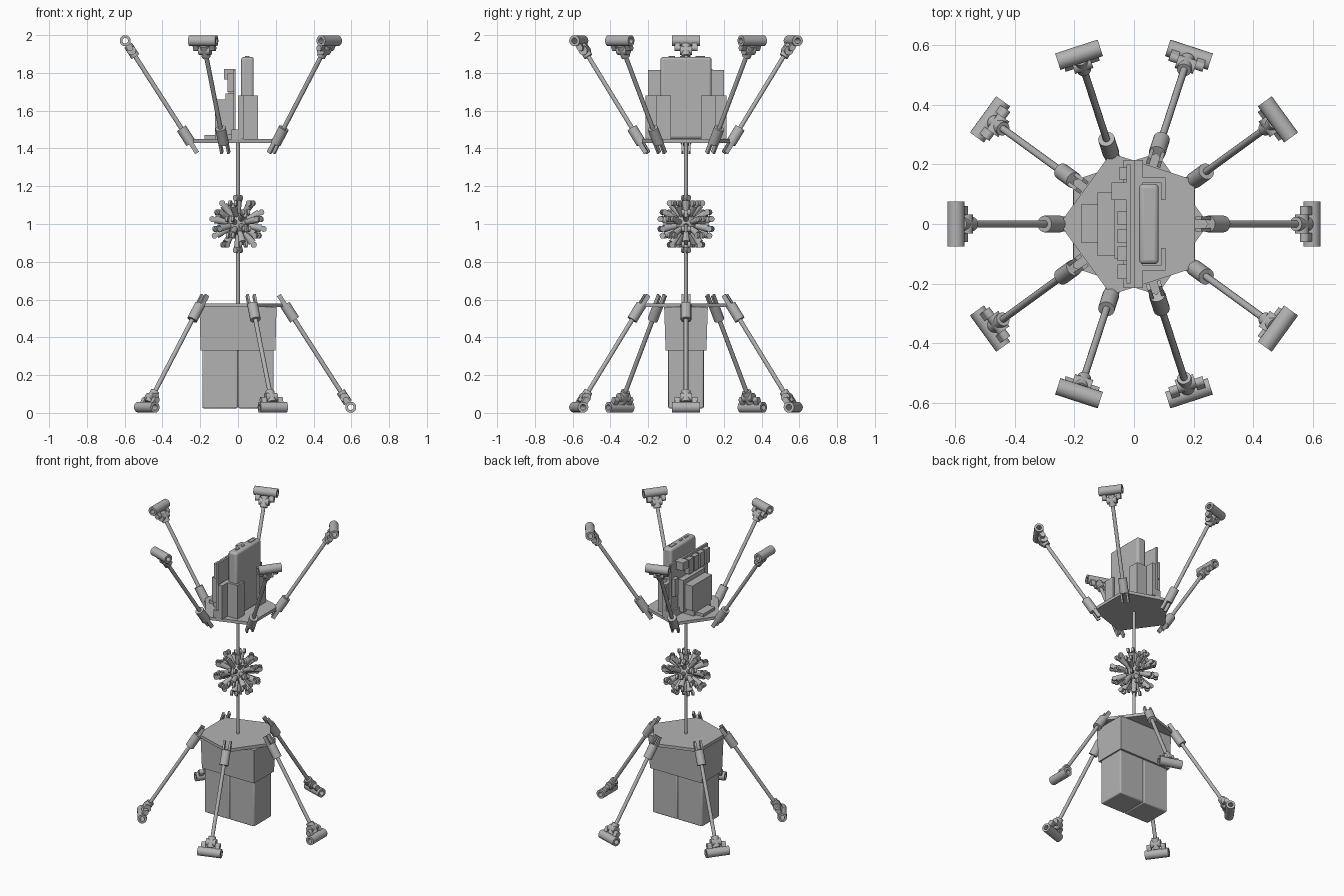
import bpy, bmesh, math
from mathutils import Vector, Matrix

if "Cube" in bpy.data.objects:
    bpy.data.objects.remove(bpy.data.objects["Cube"])

grey = bpy.data.materials.new("plain grey")
grey.use_nodes = True
grey.diffuse_color = (0.45, 0.45, 0.45, 1)
grey.node_tree.nodes["Principled BSDF"].inputs["Base Color"].default_value = (0.45, 0.45, 0.45, 1)
made = []


def finish(name, bm):
    bmesh.ops.recalc_face_normals(bm, faces=bm.faces)
    me = bpy.data.meshes.new(name)
    bm.to_mesh(me)
    bm.free()
    me.materials.append(grey)
    ob = bpy.data.objects.new(name, me)
    bpy.context.collection.objects.link(ob)
    made.append(ob)
    return ob


def basis(origin, x, y, z):
    m = Matrix((x, y, z)).transposed().to_4x4()
    m.translation = origin
    return m


def cyl(bm, a, b, r1, r2=None, sides=16):
    a, b = Vector(a), Vector(b)
    d = b - a
    m = Matrix.Translation((a + b) / 2) @ d.to_track_quat('Z', 'Y').to_matrix().to_4x4()
    bmesh.ops.create_cone(bm, cap_ends=True, segments=sides, radius1=r1,
                          radius2=r1 if r2 is None else r2, depth=d.length, matrix=m)


def tube(bm, a, b, outer, inner, sides=20):
    # open pipe with wall thickness
    a, b = Vector(a), Vector(b)
    q = (b - a).to_track_quat('Z', 'Y')
    rings = []
    for p, r in ((a, outer), (b, outer), (b, inner), (a, inner)):
        rings.append([bm.verts.new(p + q @ Vector((r * math.cos(k * math.tau / sides),
                      r * math.sin(k * math.tau / sides), 0))) for k in range(sides)])
    for i in range(4):
        p, s = rings[i], rings[(i + 1) % 4]
        for k in range(sides):
            j = (k + 1) % sides
            bm.faces.new((p[k], p[j], s[j], s[k]))


def block(bm, lo, hi, m=None):
    lo, hi = Vector(lo), Vector(hi)
    local = Matrix.Translation((lo + hi) / 2) @ Matrix.Diagonal((*(hi - lo), 1))
    return bmesh.ops.create_cube(bm, size=1, matrix=(m or Matrix()) @ local)["verts"]


def box(name, lo, hi, bevel=0):
    bm = bmesh.new()
    block(bm, lo, hi)
    ob = finish(name, bm)
    if bevel:
        mod = ob.modifiers.new("rounding", 'BEVEL')
        mod.width, mod.segments = bevel, 3
    return ob


# One leg: rod, plate clamp with two prongs, and pipe foot
def leg(name, angle, up):
    s = 1 if up else -1
    rad = Vector((math.cos(angle), math.sin(angle), 0))
    t = Vector((-math.sin(angle), math.cos(angle), 0))
    u = (rad * 0.385 + Vector((0, 0, 0.6 * s))).normalized()
    n = u.cross(t)
    foot = rad * 0.597 + Vector((0, 0, 1 + 0.97 * s))
    m = basis(foot, t, n, u)      # local z runs outward along the rod

    bm = bmesh.new()
    cyl(bm, (0, 0, -0.635), (0, 0, -0.05), 0.012, sides=12)
    bm.transform(m)
    finish(name + "_rod", bm)

    bm = bmesh.new()
    cyl(bm, (0, 0, -0.645), (0, 0, -0.55), 0.028)
    for side in (-1, 1):
        block(bm, (side * 0.019 - 0.006, -0.012, -0.705), (side * 0.019 + 0.006, 0.012, -0.62))
    bm.transform(m)
    finish(name + "_plate_clamp", bm)

    bm = bmesh.new()
    tube(bm, (-0.075, 0, 0), (0.075, 0, 0), 0.029, 0.015)
    cyl(bm, (0, 0, -0.1), (0, 0, -0.028), 0.024)
    cyl(bm, (-0.032, 0, -0.062), (0.032, 0, -0.062), 0.024)
    for side in (-1, 1):
        block(bm, (side * 0.045 - 0.014, -0.015, -0.048), (side * 0.045 + 0.014, 0.015, -0.02))
        cyl(bm, (side * 0.031, 0, -0.046), (side * 0.06, 0, -0.046), 0.016)
    bm.transform(m)
    finish(name + "_foot", bm)


for i in range(5):
    leg(f"upper_leg_{i + 1}", math.pi + i * math.tau / 5, True)
    leg(f"lower_leg_{i + 1}", i * math.tau / 5, False)

# Five-sided plates
for name, z, turn in (("upper_plate", 1.44, math.pi), ("lower_plate", 0.57, 0)):
    bm = bmesh.new()
    bmesh.ops.create_cone(bm, cap_ends=True, segments=5, radius1=0.25, radius2=0.25, depth=0.02)
    first = max(bm.verts, key=lambda v: v.co.x).co
    bm.transform(Matrix.Translation((0, 0, z)) @ Matrix.Rotation(turn - math.atan2(first.y, first.x), 4, 'Z'))
    finish(name, bm)

# Central rod
bm = bmesh.new()
cyl(bm, (0, 0, 0.57), (0, 0, 1.44), 0.01, sides=12)
finish("central_rod", bm)

# Central hub: flared sockets with paired lugs in every direction of a ball
ico = bmesh.new()
bmesh.ops.create_icosphere(ico, subdivisions=1, radius=1)
dirs = [v.co.normalized() for v in ico.verts] + [f.calc_center_median().normalized() for f in ico.faces]
ico.free()
bm = bmesh.new()
bmesh.ops.create_icosphere(bm, subdivisions=2, radius=0.06)
for d in dirs:
    side = d.orthogonal().normalized()
    if abs(d.z) < 0.95:
        side = d.cross(Vector((0, 0, 1))).normalized()
    cyl(bm, d * 0.04, d * 0.125, 0.012, 0.021, 12)
    for k in (-1, 1):
        c = d * 0.138 + side * (k * 0.016)
        cyl(bm, c - side * 0.007, c + side * 0.007, 0.016, sides=12)
bm.transform(Matrix.Translation((0, 0, 1)))
finish("central_hub", bm)

# Lower payload: tapered holder with two boxes below
bm = bmesh.new()
for v in block(bm, (-0.198, -0.108, 0.33), (0.198, 0.108, 0.56)):
    if v.co.z > 0.5:
        v.co.x *= 1.03
        v.co.y *= 1.07
finish("battery_holder", bm)
for side in (-1, 1):
    x0, x1 = sorted((side * 0.001, side * 0.189))
    box("left_battery" if side > 0 else "right_battery", (x0, -0.094, 0.024), (x1, 0.094, 0.34), 0.008)

# Upper payload: tall case with ports, in a bracket
box("tall_case", (0.017, -0.135, 1.45), (0.083, 0.135, 1.885), 0.015)
for y, w, l in ((0.075, 0.012, 0.025), (-0.018, 0.006, 0.014), (-0.075, 0.006, 0.018)):
    box("case_port", (0.05 - w, y - l, 1.884), (0.05 + w, y + l, 1.889))
for s in (-1, 1):
    for name, x0, x1, a, b in (("bracket_side", 0.03, 0.105, 0.14, 0.156),
                               ("bracket_lip", 0.09, 0.105, 0.08, 0.156)):
        y0, y1 = sorted((s * a, s * b))
        box(name, (x0, y0, 1.45), (x1, y1, 1.68))
box("bracket_back", (0.0, -0.215, 1.45), (0.03, 0.215, 1.68))

# Upright circuit board and its components
box("circuit_board", (-0.025, -0.2, 1.45), (-0.012, 0.2, 1.815))
box("board_frame", (-0.035, -0.215, 1.45), (0.0, 0.215, 1.5))
box("large_component", (-0.122, -0.108, 1.49), (-0.06, 0.105, 1.66))
box("component_base", (-0.065, -0.115, 1.47), (-0.012, 0.12, 1.69))
box("flat_component", (-0.178, -0.062, 1.45), (-0.122, 0.065, 1.47))
box("low_component", (-0.122, -0.09, 1.45), (-0.03, 0.09, 1.49))
box("top_connector", (-0.075, 0.08, 1.765), (-0.012, 0.14, 1.82))
for y in (-0.16, -0.1, -0.04, 0.02):
    box("connector", (-0.055, y - 0.024, 1.7), (-0.012, y + 0.024, 1.8))
box("side_connector", (-0.05, 0.15, 1.6), (-0.012, 0.19, 1.72))

# Smooth round parts, keep edges sharp
bpy.ops.object.select_all(action='DESELECT')
for ob in made:
    ob.select_set(True)
bpy.context.view_layer.objects.active = made[0]
bpy.ops.object.shade_smooth_by_angle(angle=math.radians(35))
